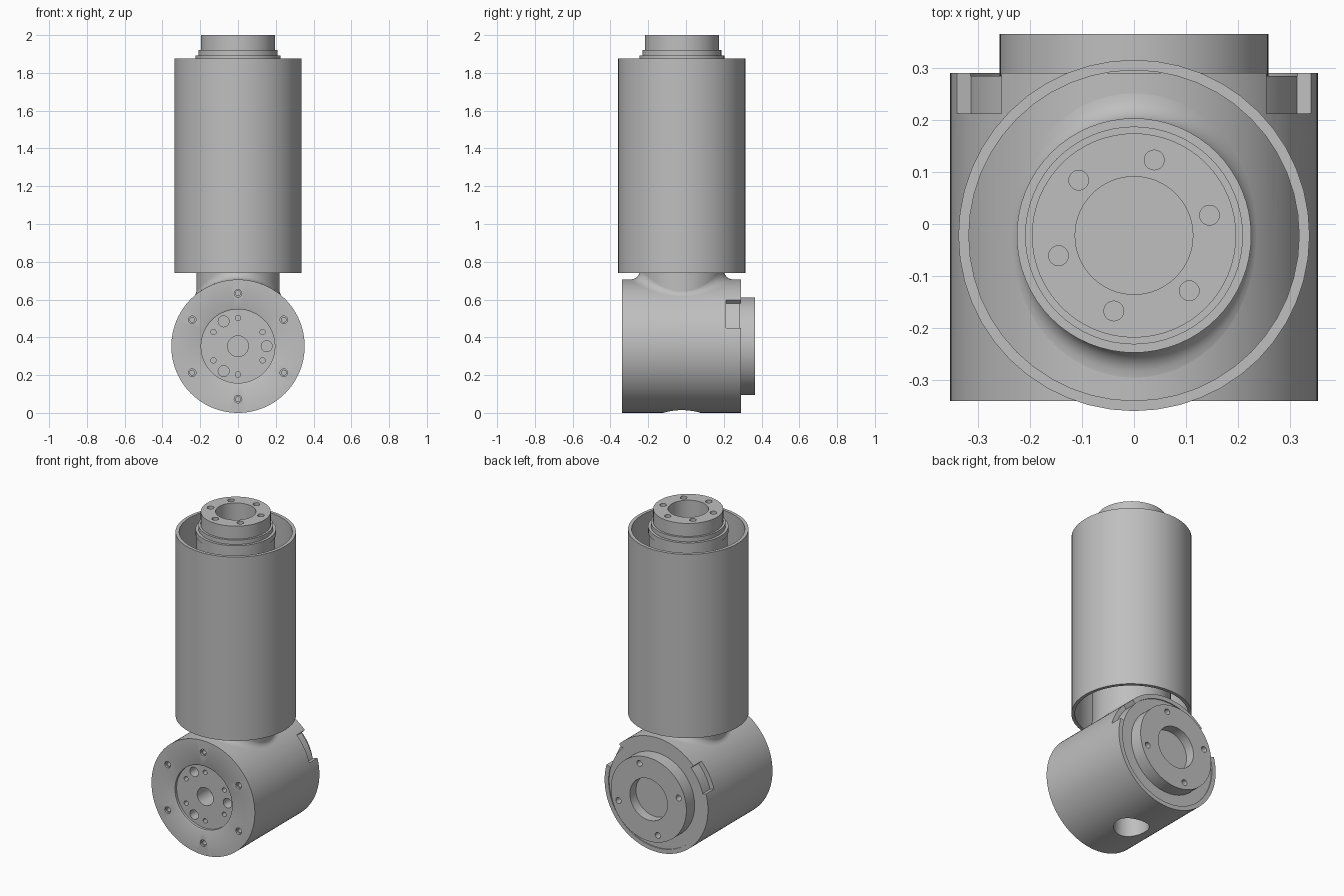
import bpy, bmesh, math
from mathutils import Vector

if "Cube" in bpy.data.objects:
    bpy.data.objects.remove(bpy.data.objects["Cube"])

grey = bpy.data.materials.new("metal_grey")
grey.diffuse_color = (0.52, 0.52, 0.52, 1)
grey.use_nodes = True
grey.node_tree.nodes["Principled BSDF"].inputs["Base Color"].default_value = grey.diffuse_color

BODY_Z, BODY_R = 0.353, 0.353     # horizontal housing axis height and radius
AXIS_Y = -0.022                   # y of the vertical axis
Z_AXIS = (0, AXIS_Y)


def make(name, bm):
    bmesh.ops.remove_doubles(bm, verts=bm.verts, dist=1e-5)
    bmesh.ops.recalc_face_normals(bm, faces=bm.faces)
    me = bpy.data.meshes.new(name)
    bm.to_mesh(me)
    bm.free()
    ob = bpy.data.objects.new(name, me)
    bpy.context.collection.objects.link(ob)
    me.materials.append(grey)
    return ob


def lathe(bm, profile, center, axis='Z', n=64, start=0.0, sweep=math.tau, closed=False):
    """Revolve (radius, height) points about a Z or Y axis through center."""
    full = abs(sweep - math.tau) < 1e-6
    rings = []
    for i in range(n if full else n + 1):
        a = start + sweep * i / n
        ring = []
        for r, h in profile:
            u, v = center[0] + r * math.cos(a), center[1] + r * math.sin(a)
            ring.append(bm.verts.new((u, v, h) if axis == 'Z' else (u, h, v)))
        rings.append(ring)
    m = len(profile)
    for i in range(n):
        A, B = rings[i], rings[(i + 1) % len(rings)]
        for j in range(m if closed else m - 1):
            k = (j + 1) % m
            if profile[j][0] == 0:
                bm.faces.new((A[j], B[k], A[k]))
            elif profile[k][0] == 0:
                bm.faces.new((A[j], B[j], A[k]))
            else:
                bm.faces.new((A[j], B[j], B[k], A[k]))
    if not full:                       # end caps of a partial sweep
        bm.faces.new(rings[0])
        bm.faces.new(rings[-1])
    # drop the unused duplicate pole points
    bmesh.ops.delete(bm, geom=[v for v in bm.verts if not v.link_faces], context='VERTS')


def pin(bm, center, r, h0, h1, axis, n=20):
    lathe(bm, [(0, h0), (r, h0), (r, h1), (0, h1)], center, axis, n)


def polar(radius, deg, center):
    a = math.radians(deg)
    return center[0] + radius * math.cos(a), center[1] + radius * math.sin(a)


def cut(ob, cutter):
    mod = ob.modifiers.new("cut", 'BOOLEAN')
    mod.operation, mod.solver, mod.object = 'DIFFERENCE', 'EXACT', cutter
    dg = bpy.context.evaluated_depsgraph_get()
    me = bpy.data.meshes.new_from_object(ob.evaluated_get(dg))
    ob.modifiers.clear()
    ob.data = me
    bpy.data.objects.remove(cutter)


# Horizontal housing with front recess, rear rim, rear flange and rear bore
Y_AXIS = (0, BODY_Z)
bm = bmesh.new()
lathe(bm, [(0, -.32), (.195, -.32), (.195, -.336), (.203, -.34), (BODY_R, -.34),
           (BODY_R, .29), (.326, .29), (.326, .284), (.258, .284), (.258, .365),
           (.128, .365), (.128, .305), (0, .305)], Y_AXIS, 'Y', 96)
housing = make("housing", bm)

# Housing holes and rim notches
bm = bmesh.new()
pin(bm, Y_AXIS, .055, -.4, -.2, 'Y', 32)
for i in range(6):
    lathe(bm, [(0, -.4), (.02, -.4), (.02, -.328), (.013, -.328), (.013, -.28), (0, -.28)],
          polar(.28, 30 + 60 * i, Y_AXIS), 'Y', 20)
    pin(bm, polar(.15, 30 + 60 * i, Y_AXIS), .014, -.4, -.27, 'Y')
for i in range(3):
    pin(bm, polar(.152, 120 * i, Y_AXIS), .029, -.4, -.25, 'Y')
for i in range(4):
    pin(bm, polar(.215, 73 + 90 * i, Y_AXIS), .018, .3, .45, 'Y')
pin(bm, Z_AXIS, .1, -.1, .15, 'Z', 48)
for a in (15.7, 180 - 44):
    lathe(bm, [(.325, .212), (.42, .212), (.42, .33), (.325, .33)], Y_AXIS, 'Y', 10,
          math.radians(a), math.radians(28.3), closed=True)
cut(housing, make("housing_cutter", bm))

# Vertical shaft with stepped top and bore
bm = bmesh.new()
lathe(bm, [(0, .5), (.221, .5), (.221, 1.86), (.225, 1.86), (.225, 1.893), (.209, 1.893),
           (.209, 1.92), (.196, 1.92), (.196, 2), (.113, 2), (.113, 1.8), (0, 1.8)], Z_AXIS)
shaft = make("shaft", bm)
bm = bmesh.new()
for i in range(6):
    pin(bm, polar(.15, 15 + 60 * i, Z_AXIS), .019, 1.93, 2.1, 'Z')
cut(shaft, make("shaft_cutter", bm))

# Outer sleeve, open at both ends
bm = bmesh.new()
lathe(bm, [(.337, .74), (.337, 1.875), (.317, 1.875), (.317, .74)], Z_AXIS, 'Z', 48, closed=True)
sleeve = make("sleeve", bm)

# Blended collar where the shaft meets the round housing
bm = bmesh.new()
N, M = 72, 7
grid = []
for i in range(N):
    a = math.tau * i / N
    w = .052 * (.25 + .75 * math.sin(a) ** 2)
    row = []
    for j in range(M):
        p = math.pi / 2 * j / (M - 1)
        r = .221 + w * (1 - math.sin(p))
        x, y = r * math.cos(a), AXIS_Y + r * math.sin(a)
        z = BODY_Z + math.sqrt(BODY_R ** 2 - x * x) + w * (1 - math.cos(p))
        row.append(bm.verts.new((x, y, z)))
    grid.append(row)
for i in range(N):
    A, B = grid[i], grid[(i + 1) % N]
    for j in range(M - 1):
        bm.faces.new((A[j], B[j], B[j + 1], A[j + 1]))
collar = make("collar", bm)
# make sure the open collar faces outwards
if sum(f.normal.dot(Vector((f.center.x, f.center.y - AXIS_Y, 0))) for f in collar.data.polygons) < 0:
    collar.data.flip_normals()

# Smooth shading with crisp edges
for ob in (housing, shaft, sleeve, collar):
    bpy.ops.object.select_all(action='DESELECT')
    ob.select_set(True)
    bpy.context.view_layer.objects.active = ob
    bpy.ops.object.shade_smooth_by_angle(angle=math.radians(30))
